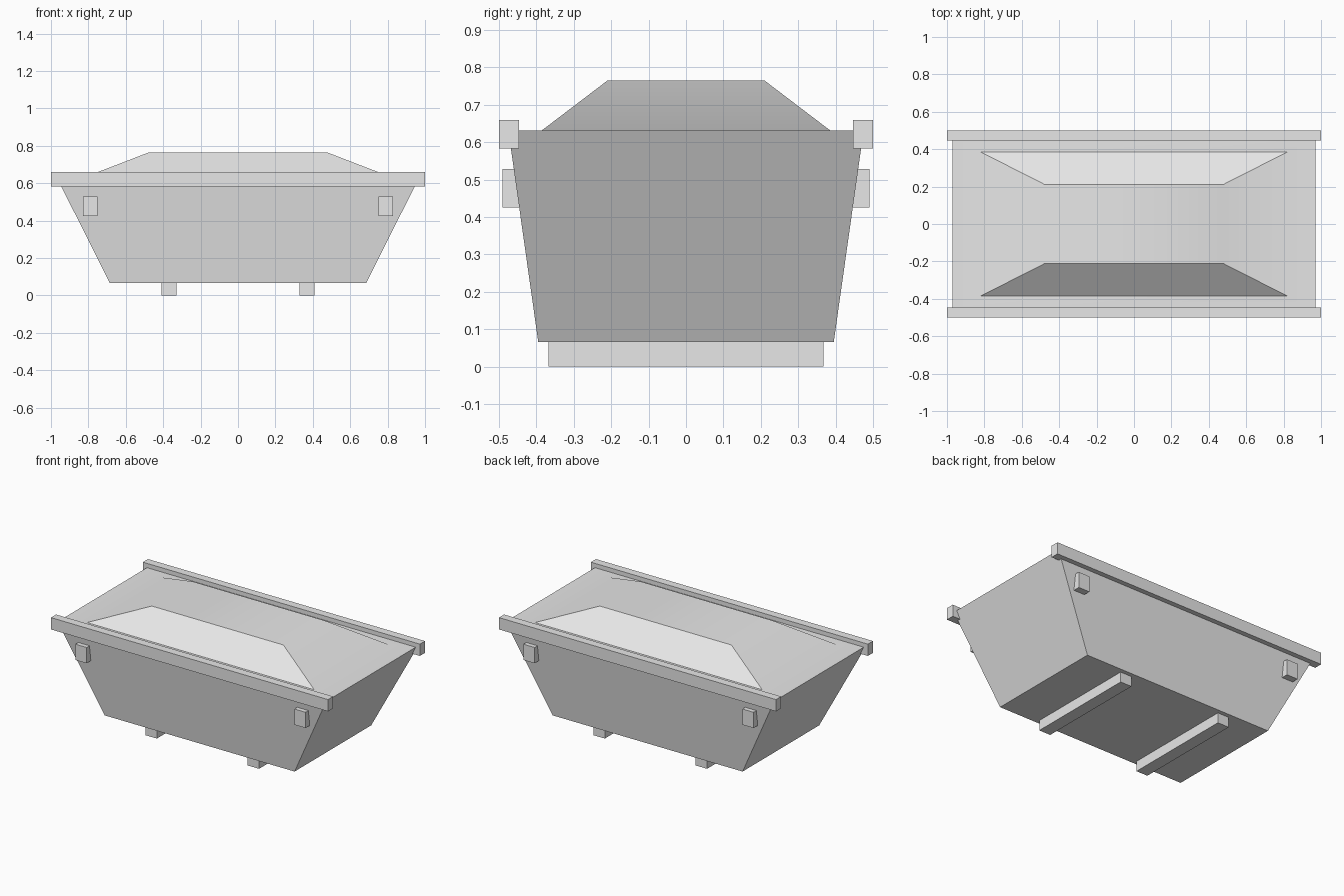
import bpy
import bmesh
import math

cube = bpy.data.objects.get("Cube")
if cube:
    bpy.data.objects.remove(cube, do_unlink=True)

grey = bpy.data.materials.new("light_grey_steel")
grey.use_nodes = True
COLOUR = (0.8, 0.8, 0.8, 1)
grey.diffuse_color = COLOUR
grey.node_tree.nodes["Principled BSDF"].inputs["Base Color"].default_value = COLOUR


def finish(name, bm):
    bmesh.ops.recalc_face_normals(bm, faces=bm.faces)
    mesh = bpy.data.meshes.new(name)
    bm.to_mesh(mesh)
    bm.free()
    mesh.materials.append(grey)
    obj = bpy.data.objects.new(name, mesh)
    bpy.context.collection.objects.link(obj)
    return obj


def loft(name, rings):
    """Stack of centred rectangles (half width, half depth, height)."""
    bm = bmesh.new()
    loops = [[bm.verts.new((sx * w, sy * d, z))
              for sx, sy in ((-1, -1), (1, -1), (1, 1), (-1, 1))]
             for w, d, z in rings]
    bm.faces.new(loops[0])
    bm.faces.new(loops[-1])
    for low, high in zip(loops, loops[1:]):
        for i in range(4):
            j = (i + 1) % 4
            bm.faces.new((low[i], low[j], high[j], high[i]))
    return finish(name, bm)


def box(name, x, y, z):
    """Box between the given (min, max) pairs."""
    bm = bmesh.new()
    bmesh.ops.create_cube(bm, size=1)
    for v in bm.verts:
        v.co = [pair[c > 0] for pair, c in zip((x, y, z), v.co)]
    return finish(name, bm)


def span(a, b, side):
    return sorted((a * side, b * side))


# Tapered skip body with its raised lid, softly shaded over the shallow ends
body = loft("skip_body", [(0.685, 0.395, 0.066), (0.97, 0.475, 0.632),
                          (0.82, 0.385, 0.632), (0.475, 0.21, 0.765)])
bpy.ops.object.select_all(action='DESELECT')
body.select_set(True)
bpy.context.view_layer.objects.active = body
bpy.ops.object.shade_smooth_by_angle(angle=math.radians(30))

# Long top rails and the lifting lugs beneath them
for end, sy in (("front", -1), ("back", 1)):
    box(end + "_rail", (-1, 1), span(0.447, 0.5, sy), (0.583, 0.66))
    for side, sx in (("right", -1), ("left", 1)):
        box(f"{end}_{side}_lug", span(0.75, 0.83, sx),
            span(0.42, 0.49, sy), (0.425, 0.528))

# Ground skids
for side, sx in (("right", -1), ("left", 1)):
    box(side + "_skid", span(0.328, 0.41, sx), (-0.368, 0.368), (0, 0.068))
